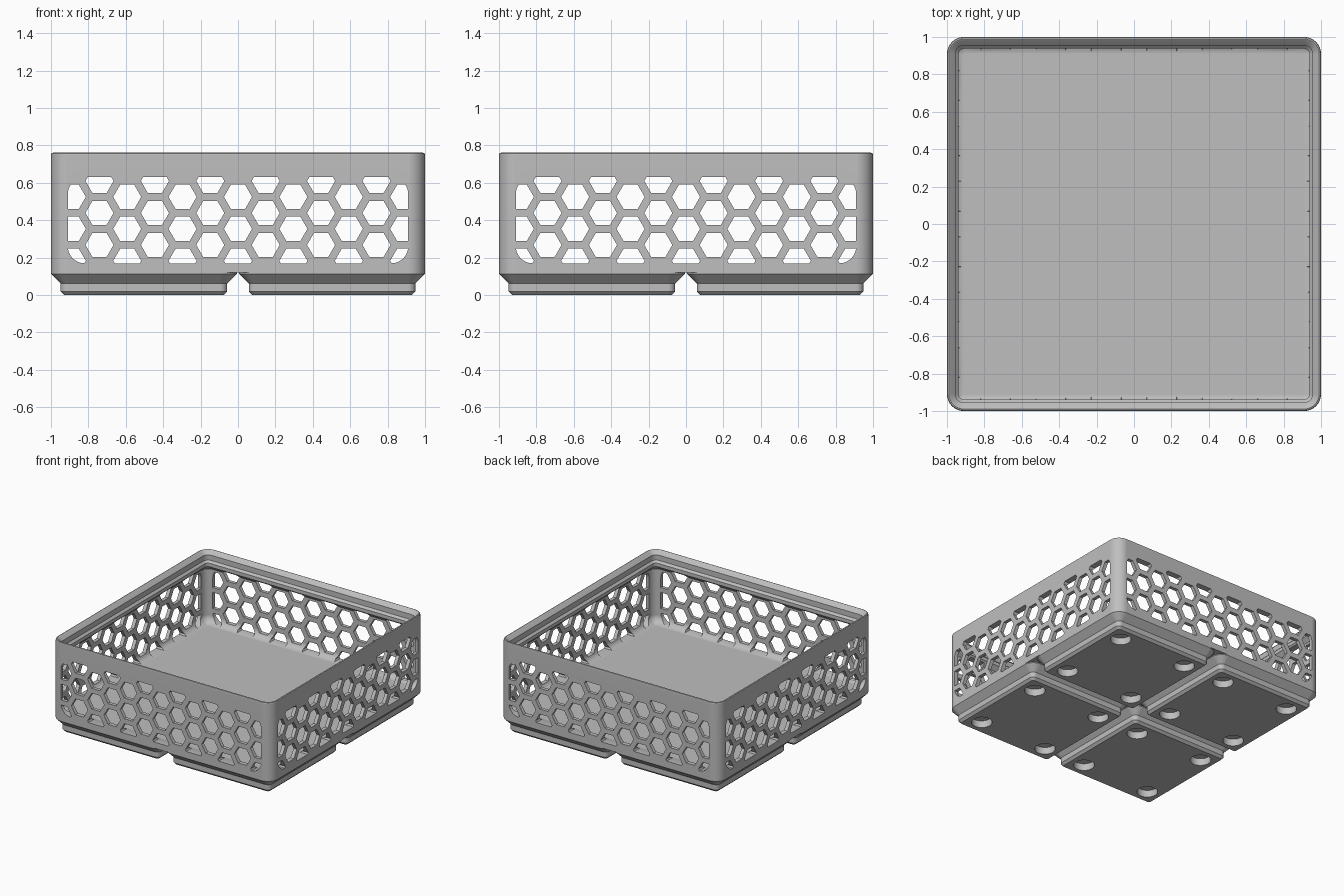
import bpy, bmesh, math
from mathutils import Vector, Matrix

S = 2 / 83.5          # millimetres to scene units
HALF = 41.75          # half width of the box
CORNER = 3.75         # outer corner radius
SEGS = 8

cube = bpy.data.objects.get("Cube")
if cube:
    bpy.data.objects.remove(cube, do_unlink=True)

grey = bpy.data.materials.new("plain_grey")
grey.use_nodes = True
COLOUR = (0.52, 0.52, 0.52, 1)
grey.diffuse_color = COLOUR
grey.node_tree.nodes["Principled BSDF"].inputs["Base Color"].default_value = COLOUR


def rounded_rect(hx, hy, r):
    """Counter-clockwise outline of a rounded rectangle."""
    points = []
    for quarter, (sx, sy) in enumerate([(1, 1), (-1, 1), (-1, -1), (1, -1)]):
        for i in range(SEGS + 1):
            a = (quarter + i / SEGS) * math.pi / 2
            points.append((sx * (hx - r) + r * math.cos(a),
                           sy * (hy - r) + r * math.sin(a)))
    return points


def make_object(name, bm):
    bmesh.ops.recalc_face_normals(bm, faces=bm.faces)
    mesh = bpy.data.meshes.new(name)
    bm.to_mesh(mesh)
    bm.free()
    mesh.materials.append(grey)
    obj = bpy.data.objects.new(name, mesh)
    bpy.context.collection.objects.link(obj)
    return obj


def loft(name, half, profile, centre=(0, 0)):
    """Skin rounded squares given as (inset, height) pairs, capped at both ends."""
    bm = bmesh.new()
    rings = []
    for inset, z in profile:
        outline = rounded_rect(half - inset, half - inset, max(CORNER - inset, 0.3))
        rings.append([bm.verts.new(((x + centre[0]) * S, (y + centre[1]) * S, z * S))
                      for x, y in outline])
    n = len(rings[0])
    for low, high in zip(rings, rings[1:]):
        for i in range(n):
            j = (i + 1) % n
            bm.faces.new((low[i], low[j], high[j], high[i]))
    bm.faces.new(rings[0][::-1])
    bm.faces.new(rings[-1])
    return make_object(name, bm)


def cut(obj, cutters):
    for cutter in cutters:
        mod = obj.modifiers.new("cut", "BOOLEAN")
        mod.operation = "DIFFERENCE"
        mod.solver = "EXACT"
        mod.object = cutter
    bpy.context.view_layer.update()
    graph = bpy.context.evaluated_depsgraph_get()
    mesh = bpy.data.meshes.new_from_object(obj.evaluated_get(graph))
    obj.modifiers.clear()
    obj.data = mesh
    for cutter in cutters:
        bpy.data.objects.remove(cutter, do_unlink=True)


def finish(obj):
    bpy.ops.object.select_all(action="DESELECT")
    obj.select_set(True)
    bpy.context.view_layer.objects.active = obj
    bpy.ops.object.shade_smooth_by_angle(angle=math.radians(30))
    mod = obj.modifiers.new("even_shading", "WEIGHTED_NORMAL")
    mod.keep_sharp = True


def honeycomb_cutter(turn):
    """Hexagon prisms through two opposite walls, trimmed to a rounded panel."""
    pitch, flat, mid = 0.171, 0.13, 0.4
    bm = bmesh.new()
    for col in range(-6, 7):
        x = col * pitch * math.sqrt(3) / 2
        top = 0.61 if col % 2 else 0.525
        for row in range(3):
            z = top - row * pitch - mid
            bm.faces.new([bm.verts.new((x + flat / math.sqrt(3) * math.cos(k * math.pi / 3),
                                        z + flat / math.sqrt(3) * math.sin(k * math.pi / 3), 0))
                          for k in range(6)])
    panel = rounded_rect(0.91, 0.23, 0.09)
    for a, b in zip(panel, panel[1:] + panel[:1]):
        normal = Vector((b[1] - a[1], a[0] - b[0], 0))
        if normal.length > 1e-5:
            bmesh.ops.bisect_plane(bm, geom=bm.verts[:] + bm.edges[:] + bm.faces[:],
                                   plane_co=(a[0], a[1], 0), plane_no=normal.normalized(),
                                   clear_outer=True)
    grown = bmesh.ops.extrude_face_region(bm, geom=bm.faces[:])
    moved = [v for v in grown["geom"] if isinstance(v, bmesh.types.BMVert)]
    bmesh.ops.translate(bm, verts=moved, vec=(0, 0, 2.4))
    place = (Matrix.Rotation(turn, 4, "Z") @ Matrix.Translation((0, 1.2, mid))
             @ Matrix.Rotation(math.pi / 2, 4, "X"))
    bmesh.ops.transform(bm, matrix=place, verts=bm.verts)
    cutter = make_object("honeycomb_cutter", bm)
    cutter.hide_render = True
    return cutter


def magnet_cutter(x, y):
    bm = bmesh.new()
    bmesh.ops.create_cone(bm, cap_ends=True, segments=40, radius1=3.25 * S, radius2=3.25 * S,
                          depth=4.8 * S, matrix=Matrix.Translation((x * S, y * S, 0)))
    cutter = make_object("magnet_cutter", bm)
    cutter.hide_render = True
    return cutter


# Box: outer wall, stepped stacking lip, inner wall and filleted floor
WALL, FLOOR, FILLET = 1.2, 7, 2.6
profile = [(0, 5), (0, 31.3), (0.15, 31.65), (0.45, 31.78), (0.75, 31.65),
           (1.9, 30.5), (1.9, 28.7), (2.6, 28), (2.6, 26.8), (WALL, 25.4)]
for i in range(7):
    a = i / 6 * math.pi / 2
    profile.append((WALL + FILLET * (1 - math.cos(a)), FLOOR + FILLET * (1 - math.sin(a))))
box = loft("box_with_stacking_lip", HALF, profile)
cut(box, [honeycomb_cutter(0), honeycomb_cutter(math.pi / 2)])
finish(box)

# Feet: four stepped pads with magnet recesses underneath
FOOT = [(2.95, 0), (2.15, 0.8), (2.15, 2.6), (0, 4.75), (0, 5)]
for side, sx in (("left", 1), ("right", -1)):
    for end, sy in (("front", -1), ("back", 1)):
        cx, cy = 21 * sx, 21 * sy
        foot = loft(f"{end}_{side}_foot", 20.75, FOOT, (cx, cy))
        cut(foot, [magnet_cutter(cx + dx, cy + dy) for dx in (-13, 13) for dy in (-13, 13)])
        finish(foot)
